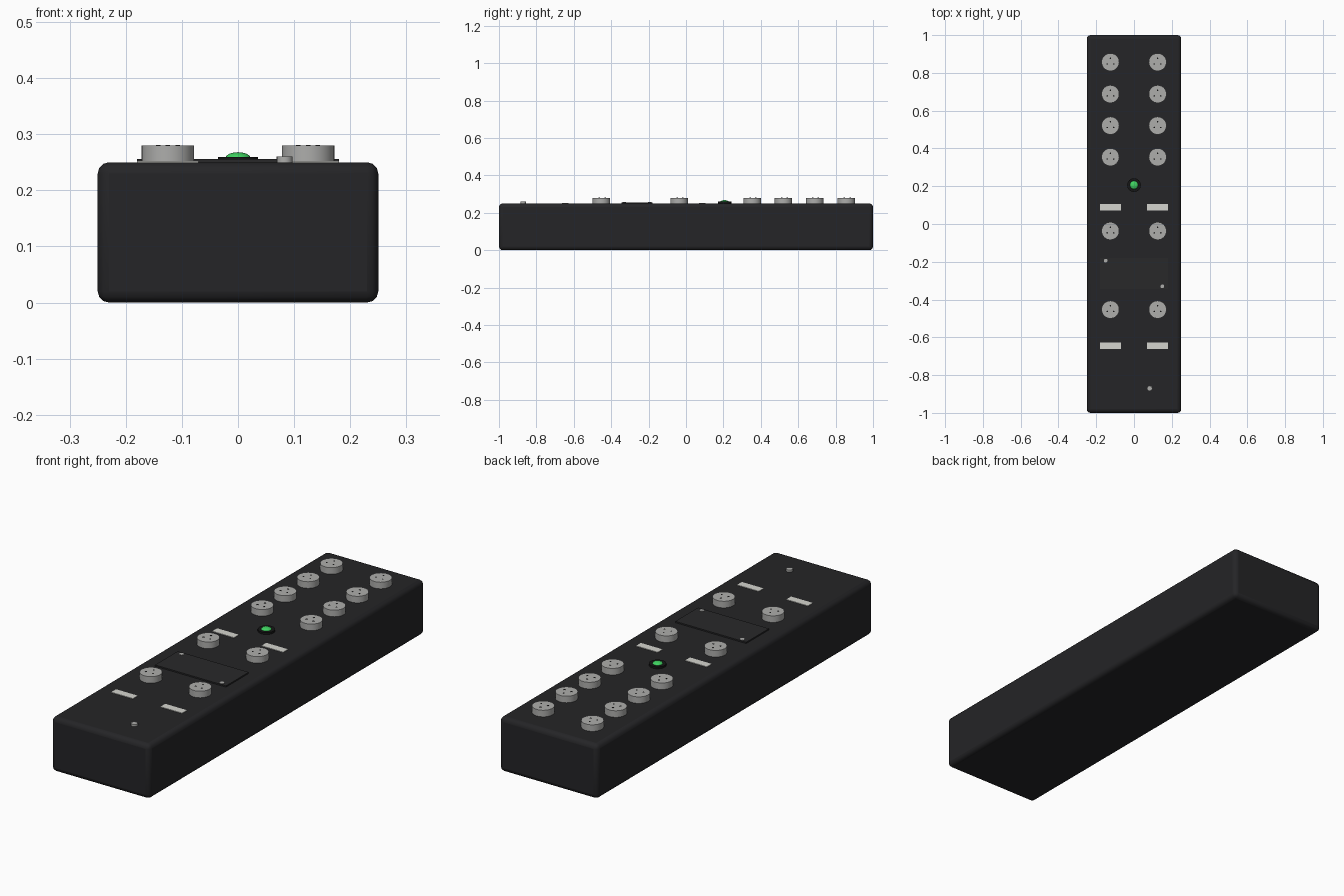
import bpy, math

if "Cube" in bpy.data.objects:
    bpy.data.objects.remove(bpy.data.objects["Cube"])

TOP = 0.25


def material(name, rgb):
    m = bpy.data.materials.new(name)
    m.diffuse_color = (*rgb, 1)
    m.use_nodes = True
    m.node_tree.nodes["Principled BSDF"].inputs["Base Color"].default_value = m.diffuse_color
    return m


BLACK = material("case_black", (0.018, 0.018, 0.020))
DARK = material("dark_plastic", (0.008, 0.008, 0.008))
PLATE = material("plate_black", (0.022, 0.022, 0.023))
METAL = material("metal", (0.42, 0.42, 0.41))
LABEL = material("label_white", (0.66, 0.66, 0.62))
GREEN = material("lamp_green", (0.05, 0.65, 0.12))


def finish(name, mat):
    ob = bpy.context.object
    ob.name = name
    ob.data.materials.append(mat)
    return ob


def box(name, x, y, z0, z1, sx, sy, mat, bevel=0, segments=3):
    bpy.ops.mesh.primitive_cube_add(size=1, location=(x, y, (z0 + z1) / 2))
    ob = finish(name, mat)
    ob.scale = (sx, sy, z1 - z0)
    bpy.ops.object.transform_apply(location=False, rotation=False, scale=True)
    if bevel:
        mod = ob.modifiers.new("bevel", 'BEVEL')
        mod.width = bevel
        mod.segments = segments
        bpy.ops.object.shade_smooth_by_angle(angle=math.radians(35))
    return ob


def disc(name, x, y, z0, z1, r, mat, sides=32):
    bpy.ops.mesh.primitive_cylinder_add(vertices=sides, radius=r, depth=z1 - z0,
                                        location=(x, y, (z0 + z1) / 2))
    ob = finish(name, mat)
    bpy.ops.object.shade_smooth_by_angle(angle=math.radians(35))
    return ob


# Case
box("case", 0, 0, 0, TOP, 0.5, 2, BLACK, 0.02)

# Round sockets in two columns, each with three contact holes
for y in (0.857, 0.688, 0.521, 0.354, -0.037, -0.453):
    for x in (-0.125, 0.125):
        disc("socket", x, y, TOP - 0.005, 0.28, 0.047, METAL)
        for k in range(3):
            a = math.radians(90 + 120 * k)
            disc("socket_contact", x + 0.02 * math.cos(a), y + 0.02 * math.sin(a),
                 0.275, 0.281, 0.004, DARK, 12)

# Label strips
for y in (0.088, -0.645):
    for x in (-0.125, 0.125):
        box("label_strip", x, y, TOP - 0.003, 0.2525, 0.11, 0.035, LABEL)

# Indicator lamp with its bezel
disc("lamp_bezel", 0, 0.206, TOP - 0.005, 0.259, 0.036, DARK)
bpy.ops.mesh.primitive_uv_sphere_add(segments=24, ring_count=12, radius=0.022,
                                     location=(0, 0.206, 0.258))
finish("lamp_dome", GREEN).scale.z = 0.45
bpy.ops.object.shade_smooth()

# Cover plate with two corner screws
box("cover_plate", 0, -0.262, TOP - 0.003, 0.256, 0.36, 0.165, PLATE)
for s in (-1, 1):
    disc("plate_screw", 0.15 * s, -0.262 - 0.068 * s, 0.253, 0.2575, 0.01, METAL, 16)

# Grounding stud
disc("ground_stud", 0.083, -0.87, TOP - 0.005, 0.26, 0.014, METAL, 20)
